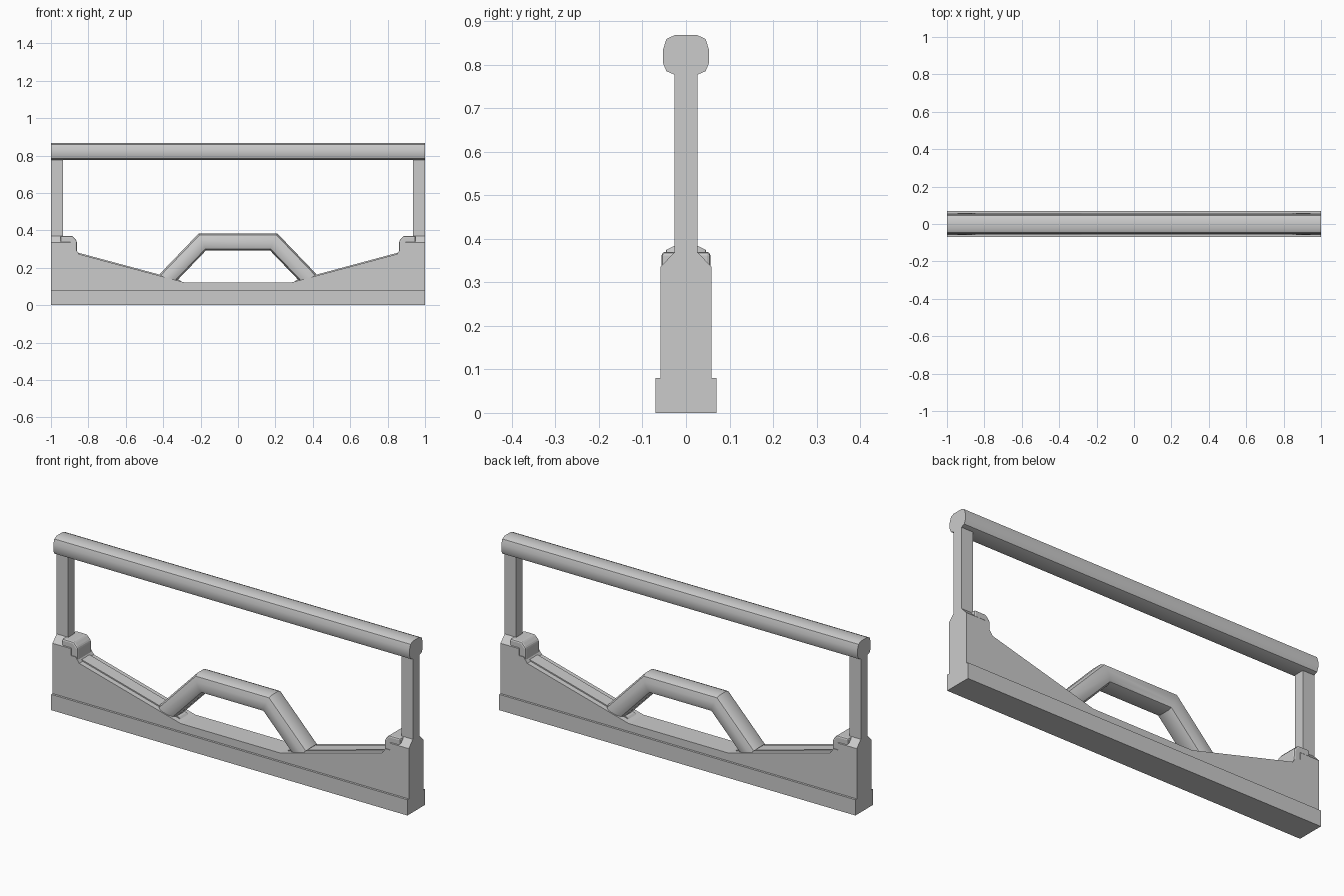
import bpy, bmesh
from mathutils import Vector

if "Cube" in bpy.data.objects:
    bpy.data.objects.remove(bpy.data.objects["Cube"])


def make(name, bm, smooth=False, bevel=0):
    bmesh.ops.recalc_face_normals(bm, faces=bm.faces)
    me = bpy.data.meshes.new(name)
    bm.to_mesh(me)
    bm.free()
    ob = bpy.data.objects.new(name, me)
    bpy.context.collection.objects.link(ob)
    if bevel:
        m = ob.modifiers.new("Bevel", 'BEVEL')
        m.width = bevel
        m.segments = 2
    if smooth:
        bpy.ops.object.select_all(action='DESELECT')
        ob.select_set(True)
        bpy.context.view_layer.objects.active = ob
        bpy.ops.object.shade_smooth_by_angle(angle=0.7)
    return ob


def prism(name, points, offset, **kw):
    """Extrude a closed polygon of 3D points along offset."""
    bm = bmesh.new()
    f = bm.faces.new([bm.verts.new(p) for p in points])
    g = bmesh.ops.extrude_face_region(bm, geom=[f])
    bmesh.ops.translate(bm, vec=offset, verts=[v for v in g["geom"] if isinstance(v, bmesh.types.BMVert)])
    return make(name, bm, **kw)


def side_prism(name, xz, half, **kw):
    return prism(name, [(x, -half, z) for x, z in xz], (0, 2 * half, 0), **kw)


def sweep(name, path, section):
    """Sweep a (y, normal) section along an xz path with mitred corners."""
    pts = [Vector(p) for p in path]
    dirs = [(b - a).normalized() for a, b in zip(pts, pts[1:])]
    bm = bmesh.new()
    rings = []
    for i, p in enumerate(pts):
        d0, d1 = dirs[max(i - 1, 0)], dirs[min(i, len(dirs) - 1)]
        n0, n1 = Vector((-d0.y, d0.x)), Vector((-d1.y, d1.x))
        m = (n0 + n1).normalized()
        m /= m.dot(n0)
        rings.append([bm.verts.new((p.x + m.x * h, y, p.y + m.y * h)) for y, h in section])
    n = len(section)
    for a, b in zip(rings, rings[1:]):
        for k in range(n):
            bm.faces.new((a[k], a[(k + 1) % n], b[(k + 1) % n], b[k]))
    bm.faces.new(rings[0])
    bm.faces.new(rings[-1])
    return make(name, bm, smooth=True)


# Plinth and sloping lower wall
side_prism("plinth", [(-1, 0), (1, 0), (1, 0.08), (-1, 0.08)], 0.07)
half = [(1, 0.08), (1, 0.3), (0.87, 0.3), (0.85, 0.273), (0.28, 0.12)]
side_prism("lower_wall", half + [(-x, z) for x, z in reversed(half)], 0.059)

# Rounded-square section shared by rail and handle
right = [(0.026, -0.045), (0.045, -0.037), (0.053, -0.018), (0.053, 0.012),
         (0.045, 0.037), (0.026, 0.046)]
section = right + [(-y, h) for y, h in reversed(right)]
sweep("top_rail", [(-1, 0.822), (1, 0.822)], section)
sweep("arched_handle", [(-0.385, 0.135), (-0.19, 0.338), (0.19, 0.338), (0.385, 0.135)], section)

# End posts, chamfered shoulders, inner knobs and slope ribs
shoulder = [(0.059, 0.29), (0.059, 0.335), (0.026, 0.37)]
shoulder += [(-y, z) for y, z in reversed(shoulder)]
for s, side in ((-1, "left"), (1, "right")):
    side_prism(side + "_post", [(s * x, z) for x, z in
               ((0.935, 0.3), (1, 0.3), (1, 0.79), (0.935, 0.79))], 0.026)
    prism(side + "_shoulder", [(s, y, z) for y, z in shoulder], (-s * 0.105, 0, 0))
    side_prism(side + "_knob", [(s * x, z) for x, z in
               ((0.95, 0.26), (0.95, 0.37), (0.885, 0.37), (0.862, 0.345),
                (0.86, 0.28), (0.84, 0.255))], 0.056, bevel=0.008)
    side_prism(side + "_slope_rib", [(s * x, z) for x, z in
               ((0.86, 0.26), (0.86, 0.282), (0.31, 0.134), (0.29, 0.115))], 0.032)
